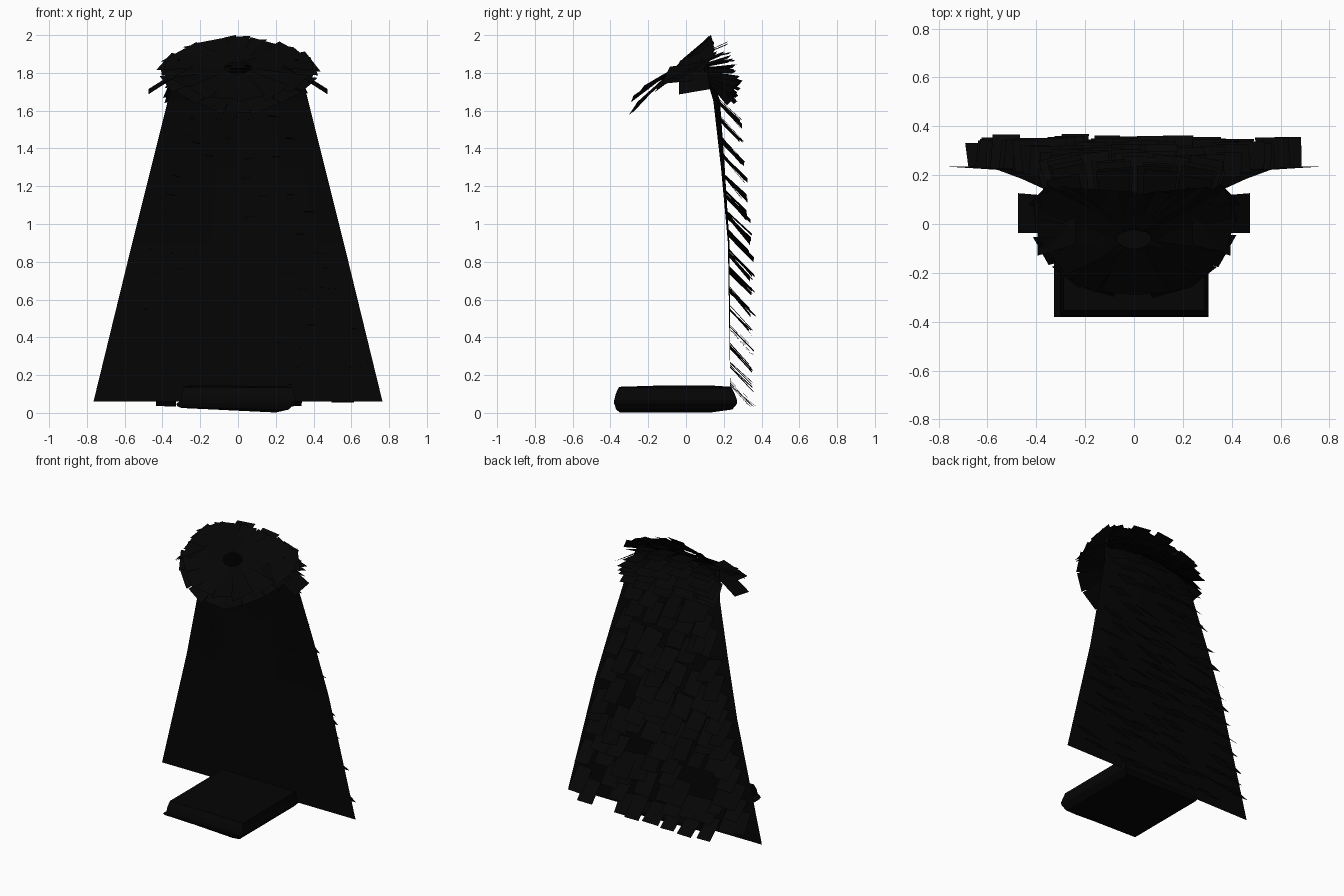
import bpy, bmesh, math, random
from mathutils import Vector as V

if "Cube" in bpy.data.objects:
    bpy.data.objects.remove(bpy.data.objects["Cube"])

random.seed(4)


def material(name, v):
    m = bpy.data.materials.new(name)
    m.diffuse_color = (v, v, v, 1)
    m.use_nodes = True
    m.node_tree.nodes["Principled BSDF"].inputs["Base Color"].default_value = m.diffuse_color
    return m


CLOTH = material("black cloth", 0.0014)
FEATHER = material("black feather", 0.0015)
STAND = material("black stand", 0.0014)


def finish(bm, name, mat):
    me = bpy.data.meshes.new(name)
    bm.to_mesh(me)
    bm.free()
    ob = bpy.data.objects.new(name, me)
    me.materials.append(mat)
    bpy.context.collection.objects.link(ob)
    return ob


def feather(bm, root, tip, side, w0, w1):
    """Flat tapered blade from root to tip, widened along side."""
    root, tip, side = V(root), V(tip), V(side).normalized()
    pts = (root - side * w0 / 2, root + side * w0 / 2,
           tip + side * w1 / 2, tip - side * w1 / 2)
    bm.faces.new([bm.verts.new(p) for p in pts])


# Cape profile: height, depth, half width, bow of the middle
PROFILE = [(0.06, 0.235, 0.765, 0.0), (0.9, 0.222, 0.56, 0.008),
           (1.3, 0.185, 0.46, 0.02), (1.65, 0.145, 0.372, 0.035),
           (1.87, 0.08, 0.32, 0.035)]


def cape_at(z):
    for a, b in zip(PROFILE, PROFILE[1:]):
        if z <= b[0]:
            break
    t = (z - a[0]) / (b[0] - a[0])
    return [a[i] + (b[i] - a[i]) * t for i in (1, 2, 3)]


def cape_point(u, z):
    y, hw, bow = cape_at(z)
    return V((u * hw, y + bow * (1 - u * u), z))


# Cape sheet
bm = bmesh.new()
N = 8
grid = [[bm.verts.new(cape_point(-1 + 2 * i / N, p[0])) for i in range(N + 1)]
        for p in PROFILE]
for lo, hi in zip(grid, grid[1:]):
    for i in range(N):
        bm.faces.new((lo[i + 1], lo[i], hi[i], hi[i + 1]))
finish(bm, "cape_sheet", CLOTH)

# Loosely overlapping feather rows down the back of the cape
bm = bmesh.new()
for row in range(16):
    z = 0.15 + 0.1 * row
    hw = cape_at(z)[1]
    count = max(4, round(2 * hw / 0.14))
    for i in range(count):
        if random.random() < (0.3 if z < 0.9 else 0.2):
            continue
        w = random.uniform(0.10, 0.14)
        x = -hw + (i + 0.5 + 0.25 * (-1) ** row) * 2 * hw / count
        x += random.uniform(-0.02, 0.02)
        x = max(-hw + w * 0.8, min(hw - w * 0.8, x))
        root = cape_point(x / hw, z + random.uniform(-0.01, 0.02))
        ang = math.radians(random.uniform(42, 51))
        ln = random.uniform(0.15, 0.19)
        lean = random.uniform(-0.015, 0.015)
        roll = random.uniform(-0.22, 0.22) * min(1, z)
        tip = root + V((lean, ln * math.cos(ang), -ln * math.sin(ang)))
        tip.z = max(tip.z, 0.035)
        feather(bm, root, tip, (1, 0, roll), w, w)
finish(bm, "cape_feathers", FEATHER)

# Collar ring: two layers of blades fanning out from a small neck opening
TIPS = [(0, -0.30, 1.575), (0.15, -0.29, 1.60), (0.28, -0.22, 1.67),
        (0.38, -0.11, 1.74), (0.42, 0.03, 1.81), (0.39, 0.12, 1.86),
        (0.30, 0.15, 1.93), (0.15, 0.14, 1.97), (0, 0.13, 2.0)]
LAST = len(TIPS) - 1


def ring_tip(k):
    """Tip position for any step around the mirrored ring."""
    k %= 2 * LAST
    s = 1 if k <= LAST else -1
    k = k if k <= LAST else 2 * LAST - k
    i = min(int(k), LAST - 1)
    p = V(TIPS[i]).lerp(V(TIPS[i + 1]), k - i)
    p.x *= s
    return p


bm = bmesh.new()
for layer in range(2):
    for n in range(2 * LAST):
        k = n + 0.5 * layer
        a = math.pi * k / LAST
        front = max(0, math.cos(a))
        root = V((0.07 * math.sin(a), -0.06 - 0.04 * math.cos(a),
                  1.82 - 0.035 * math.cos(a) + 0.01 * layer))
        side = ring_tip(k + 0.6) - ring_tip(k - 0.6)
        tip = root.lerp(ring_tip(k), random.uniform(0.92, 1.02))
        tip.z += 0.065 * layer * front
        side.z += random.uniform(-0.03, 0.03)
        feather(bm, root, tip, side, 0.05, random.uniform(0.13, 0.17))
for s in (1, -1):
    # shoulder flaps
    feather(bm, (s * 0.27, 0.035, 1.83), (s * 0.475, 0.045, 1.70), (0, 1, 0.17), 0.15, 0.165)
    feather(bm, (s * 0.24, -0.02, 1.84), (s * 0.395, -0.05, 1.75), (0, 1, 0.1), 0.13, 0.16)
finish(bm, "collar_feathers", FEATHER)

# Collar back: rows turning from upright to hanging
bm = bmesh.new()
ROWS = 7
for r in range(ROWS):
    t = r / (ROWS - 1)
    elev = math.radians(24 - 68 * t)
    spread = 0.24 + 0.05 * t
    count = 4 + r // 4
    for i in range(count):
        x = spread * (-1 + 2 * i / (count - 1))
        x += random.uniform(-0.02, 0.02)
        y = 0.05 + 0.09 * t - 0.2 * x * x
        zr = 1.89 - 0.10 * t - x * x * (0.9 - 0.65 * t)
        e = elev + random.uniform(-0.1, 0.1)
        fan = x * 0.8
        ln = random.uniform(0.16, 0.20)
        d = V((math.sin(fan) * math.cos(e), math.cos(fan) * math.cos(e), math.sin(e)))
        side = V((math.cos(fan), -math.sin(fan), -0.7 * x))
        root = V((x, y, zr))
        feather(bm, root, root + d * ln, side, 0.12, 0.14)
finish(bm, "collar_back_feathers", FEATHER)

# Stand: tilted slab with a stepped rim; rings are x0, x1, y0, y1, z left, z right
RINGS = [(-0.30, 0.20, -0.35, 0.13, 0.026, 0.002),
         (-0.32, 0.27, -0.37, 0.245, 0.034, 0.018),
         (-0.327, 0.30, -0.38, 0.27, 0.048, 0.05),
         (-0.30, 0.305, -0.38, 0.27, 0.068, 0.068),
         (-0.298, 0.298, -0.372, 0.258, 0.10, 0.095),
         (-0.288, 0.29, -0.355, 0.24, 0.138, 0.133),
         (-0.25, 0.25, -0.10, 0.12, 0.146, 0.142)]
bm = bmesh.new()
loops = []
for x0, x1, y0, y1, zl, zr in RINGS:
    loops.append([bm.verts.new(p) for p in
                  ((x0, y0, zl), (x1, y0, zr), (x1, y1, zr), (x0, y1, zl))])
bm.faces.new(loops[0][::-1])
bm.faces.new(loops[-1])
for a, b in zip(loops, loops[1:]):
    for i in range(4):
        j = (i + 1) % 4
        bm.faces.new((a[i], a[j], b[j], b[i]))
finish(bm, "stand", STAND)
